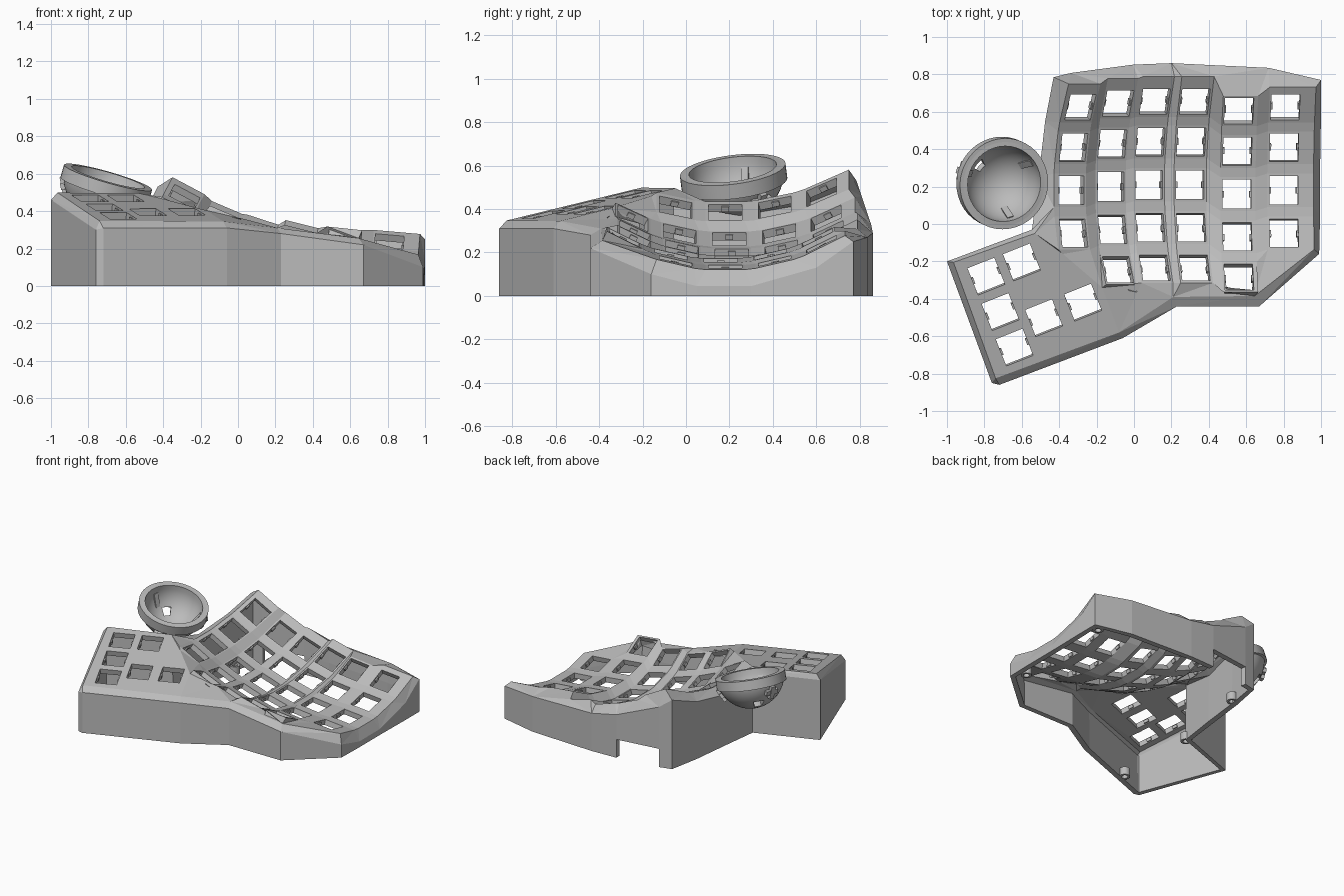
import bpy, bmesh
from math import sin, cos, radians
from mathutils import Vector, Matrix

if "Cube" in bpy.data.objects:
    bpy.data.objects.remove(bpy.data.objects["Cube"])

grey = bpy.data.materials.new("plain_grey")
grey.use_nodes = True
grey.diffuse_color = (0.5, 0.5, 0.5, 1)
grey.node_tree.nodes["Principled BSDF"].inputs["Base Color"].default_value = (0.5, 0.5, 0.5, 1)


def finish(bm, name, thickness=0, smooth=False):
    mesh = bpy.data.meshes.new(name)
    bm.to_mesh(mesh)
    bm.free()
    obj = bpy.data.objects.new(name, mesh)
    bpy.context.collection.objects.link(obj)
    mesh.materials.append(grey)
    if thickness:
        mod = obj.modifiers.new("shell", "SOLIDIFY")
        mod.thickness = thickness
        mod.offset = -1
    if smooth:
        bpy.ops.object.select_all(action="DESELECT")
        obj.select_set(True)
        bpy.context.view_layer.objects.active = obj
        bpy.ops.object.modifier_apply(modifier="shell")
        bpy.ops.object.shade_smooth_by_angle(angle=radians(35))
    return obj


def add_box(bm, matrix, size):
    bmesh.ops.create_cube(bm, size=1, matrix=matrix @ Matrix.Diagonal((*size, 1)))


def tube(name, radius, height, wall, matrix, sides=16):
    bm = bmesh.new()
    bmesh.ops.create_cone(bm, cap_ends=False, segments=sides, radius1=radius,
                          radius2=radius, depth=height, matrix=matrix)
    return finish(bm, name, wall, True)


case = bmesh.new()
holes = []
HOLE = 0.077


def face(*verts):
    return case.faces.new(verts)


def zip_chains(inner, outer):
    """Triangulate the band between two chains, always taking the shorter diagonal."""
    i = j = 0
    while i < len(inner) - 1 or j < len(outer) - 1:
        step_in = step_out = 1e9
        if i < len(inner) - 1:
            step_in = (inner[i + 1].co - outer[j].co).length
        if j < len(outer) - 1:
            step_out = (inner[i].co - outer[j + 1].co).length
        if step_in < step_out:
            face(inner[i + 1], inner[i], outer[j])
            i += 1
        else:
            face(outer[j], outer[j + 1], inner[i])
            j += 1


# Curved key columns: x, y, z of lowest point, roll, rows, left and right half width, back margin
columns = [
    (-0.335, 0.18, 0.385, 28, 4, 0.105, 0.088, 0.14),
    (-0.125, 0.20, 0.262, 23, 5, 0.088, 0.088, 0.15),
    (0.08, 0.21, 0.192, 18, 5, 0.088, 0.088, 0.15),
    (0.30, 0.21, 0.165, 14, 5, 0.088, 0.09, 0.15),
    (0.55, 0.16, 0.165, 6, 5, 0.088, 0.10, 0.09),
    (0.80, 0.18, 0.135, 5, 4, 0.088, 0.16, 0.12),
]
SW, SE, NE, NW = range(4)
key = {}
for c, (x, y, z, roll, rows, left, right, back) in enumerate(columns):
    roll = radians(roll)
    for r in range(rows):
        a = (2 - r) * 0.23

        def place(lx, ly):
            up = 1 - cos(a) + ly * sin(a)
            return case.verts.new((x + lx * cos(roll) + up * sin(roll),
                                   y + sin(a) + ly * cos(a),
                                   z - lx * sin(roll) + up * cos(roll)))

        top = back if r == 0 else 0.09
        plate = [place(-left, -0.09), place(right, -0.09), place(right, top), place(-left, top)]
        hole = [place(sx * HOLE, sy * HOLE) for sx, sy in ((-1, -1), (1, -1), (1, 1), (-1, 1))]
        for i in range(4):
            k = (i + 1) % 4
            face(plate[i], plate[k], hole[k], hole[i])
        key[c, r] = plate
        holes.append([v.co.copy() for v in hole])

# Webs between neighbouring key plates
for (c, r), p in key.items():
    south, east, diag = key.get((c, r + 1)), key.get((c + 1, r)), key.get((c + 1, r + 1))
    if south:
        face(south[NW], south[NE], p[SE], p[SW])
    if east:
        face(p[SE], east[SW], east[NW], p[NE])
    if east and (south or diag):
        ring = ([south[NE]] if south else []) + ([diag[NW]] if diag else [])
        face(*ring, east[SW], p[SE])

# Flat thumb plate with six square holes
def thumb_point(x, y):
    return case.verts.new((x, y, 0.5 - 0.23 * ((x + 0.97) * 0.36 - (y + 0.2) * 0.93)))


def loop_edges(verts):
    return [case.edges.new((verts[i - 1], verts[i])) for i in range(len(verts))]


thumb = [thumb_point(*p) for p in ((-0.53, -0.05), (-0.965, -0.205), (-0.74, -0.825),
                                   (-0.08, -0.58), (-0.17, -0.34), (-0.38, -0.16))]
fill = loop_edges(thumb)
u, v = Vector((0.93, 0.37)), Vector((0.37, -0.93))
for cu, cv in ((0, 0), (0, 1), (0, 2), (1, 0), (1, 1.57), (2.1, 1.57)):
    mid = Vector((-0.79, -0.28)) + (u * cu + v * cv) * 0.204
    hole = [thumb_point(*(mid + (u * a + v * b) * HOLE))
            for a, b in ((-1, 1), (1, 1), (1, -1), (-1, -1))]
    fill += loop_edges(hole)
    holes.append([w.co.copy() for w in hole])
made = bmesh.ops.triangle_fill(case, use_beauty=True, edges=fill, normal=(0, 0, 1))
for f in made["geom"]:
    if isinstance(f, bmesh.types.BMFace):
        f.normal_update()
        if f.normal.z < 0:
            f.normal_flip()

# Bridge between thumb plate and columns
zip_chains([key[0, 2][SW], key[0, 3][NW], key[0, 3][SW], key[0, 3][SE], key[1, 4][NW],
            key[1, 4][SW], key[1, 4][SE], key[2, 4][SW]],
           [thumb[0], thumb[5], thumb[4], thumb[3]])

# Front ledge between the bottom key row and the rim
ledge = [case.verts.new(p) for p in ((0.21, -0.39, 0.31), (0.645, -0.385, 0.255))]
front = [key[c, 4][s] for c in (2, 3, 4) for s in (SW, SE)]
front += [key[4, 4][NE], key[5, 3][SW], key[5, 3][SE]]
zip_chains(front, [thumb[3]] + ledge)

# Sloped rim from the plates out to the top of the walls
inner = [key[5, r][s] for r in (3, 2, 1, 0) for s in (SE, NE)]
inner += [key[c, 0][s] for c in range(5, -1, -1) for s in (NE, NW)][1:]
inner += [key[0, r][s] for r in range(3) for s in (NW, SW)][1:]
inner += thumb[:4] + ledge
rim = [(0.99, -0.16, 0.1), (0.995, 0.05, 0.045), (0.995, 0.3, 0.045), (1, 0.6, 0.13),
       (1, 0.77, 0.25), (0.72, 0.835, 0.27), (0.2, 0.86, 0.29), (-0.005, 0.852, 0.33),
       (-0.335, 0.808, 0.46), (-0.43, 0.785, 0.53), (-0.475, 0.55, 0.44), (-0.51, 0.25, 0.39),
       (-0.545, -0.03, 0.46), (-1, -0.2, 0.46), (-0.76, -0.85, 0.3), (-0.72, -0.86, 0.31),
       (-0.06, -0.61, 0.31), (0.23, -0.44, 0.28), (0.67, -0.44, 0.22)]
outer = [case.verts.new(p) for p in rim]
zip_chains(inner + inner[:1], outer + outer[:1])

# Vertical walls, with a cable notch at the back
NOTCH = 7
middle = [case.verts.new((x, y, min(0.14, z / 2))) for x, y, z in rim]
floor = [case.verts.new((x, y, 0)) for x, y, z in rim]
for i in range(len(rim)):
    k = (i + 1) % len(rim)
    face(middle[i], middle[k], outer[k], outer[i])
    if i != NOTCH:
        face(floor[i], floor[k], middle[k], middle[i])
finish(case, "case_shell", 0.04)

# Small clips on the sides of every key hole
clips = bmesh.new()
for sw, se, ne, nw in holes:
    ax, ay = (se - sw).normalized(), (nw - sw).normalized()
    az = ax.cross(ay)
    rot = Matrix((ax, ay, az)).transposed().to_4x4()
    for side in ((sw + nw) / 2, (se + ne) / 2):
        add_box(clips, Matrix.Translation(side - az * 0.022) @ rot, (0.018, 0.035, 0.025))
finish(clips, "switch_clips")

# Trackball socket: tilted open bowl with a lip and three bearing holders
tilt = (Matrix.Translation((-0.695, 0.215, 0.58)) @ Matrix.Rotation(radians(16), 4, "Y")
        @ Matrix.Rotation(radians(7), 4, "X"))
bowl = bmesh.new()
bmesh.ops.create_uvsphere(bowl, u_segments=40, v_segments=20, radius=0.238)
bmesh.ops.delete(bowl, geom=[w for w in bowl.verts if w.co.z > 0.001], context="VERTS")
window = Vector((cos(radians(139)), sin(radians(139)), -1.3)).normalized()
bmesh.ops.delete(bowl, geom=[f for f in bowl.faces
                             if f.calc_center_median().normalized().dot(window) > 0.985],
                 context="FACES")
bmesh.ops.transform(bowl, matrix=tilt, verts=bowl.verts)
finish(bowl, "ball_socket", 0.035, True)
tube("socket_lip", 0.245, 0.07, 0.042, tilt @ Matrix.Translation((0, 0, -0.034)), 40)

holders = bmesh.new()
for angle in (33, -73, 165):
    turn = tilt @ Matrix.Rotation(radians(angle), 4, "Z") @ Matrix.Rotation(radians(28), 4, "Y")
    add_box(holders, turn @ Matrix.Translation((0.225, 0, 0)), (0.07, 0.035, 0.1))
    add_box(holders, turn @ Matrix.Translation((0.235, 0, 0)), (0.04, 0.1, 0.035))
finish(holders, "bearing_holders")

# Screw posts inside the open bottom
for x, y in ((0.91, -0.08), (0.93, 0.72), (-0.52, -0.72), (-0.53, -0.07), (-0.42, 0.56)):
    tube("screw_post", 0.038, 0.06, 0.016, Matrix.Translation((x, y, 0.031)))
